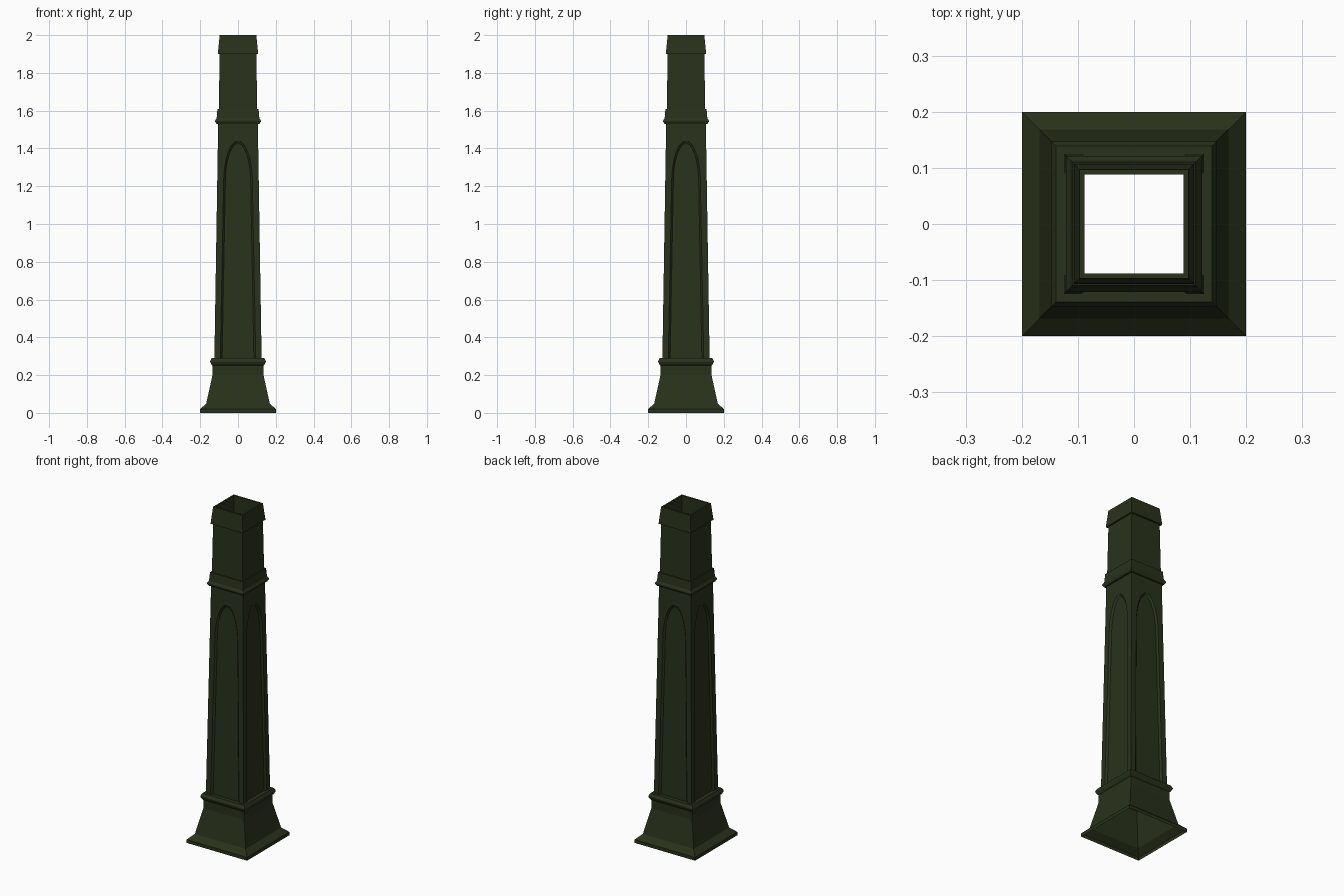
import bpy, bmesh, math
from mathutils import Matrix, Vector

if "Cube" in bpy.data.objects:
    bpy.data.objects.remove(bpy.data.objects["Cube"])

paint = bpy.data.materials.new("dark_green_paint")
paint.diffuse_color = (0.022, 0.032, 0.011, 1)
paint.use_nodes = True
paint.node_tree.nodes["Principled BSDF"].inputs["Base Color"].default_value = paint.diffuse_color


def finish(name, bm, recalc=False):
    bmesh.ops.remove_doubles(bm, verts=bm.verts, dist=1e-5)
    if recalc:
        bmesh.ops.recalc_face_normals(bm, faces=bm.faces)
    mesh = bpy.data.meshes.new(name)
    bm.to_mesh(mesh)
    bm.free()
    mesh.materials.append(paint)
    ob = bpy.data.objects.new(name, mesh)
    bpy.context.collection.objects.link(ob)
    return ob


def square_loft(name, profile):
    """Sweep a (half width, z) profile around a square."""
    bm = bmesh.new()
    rings = [[bm.verts.new((sx * h, sy * h, z)) for sx, sy in
              ((-1, -1), (1, -1), (1, 1), (-1, 1))] for h, z in profile]
    for a, b in zip(rings, rings[1:]):
        for i in range(4):
            j = (i + 1) % 4
            bm.faces.new((a[i], a[j], b[j], b[i]))
    return finish(name, bm)


# Flared base and its moulding, open underneath
square_loft("base", [(0.20, 0), (0.20, 0.02), (0.168, 0.05), (0.135, 0.20),
                     (0.135, 0.25)])
square_loft("lower_collar", [(0.135, 0.25), (0.14, 0.255), (0.147, 0.27),
                             (0.147, 0.275), (0.139, 0.29), (0.105, 0.29)])

# Tapered shaft with an arched recess in each face
Z0, Z1, SPRING, APEX, DEPTH = 0.29, 1.53, 1.22, 1.44, 0.01


def edge(z):
    return 0.125 + (0.105 - 0.125) * (z - Z0) / (Z1 - Z0)


def arch(w0, w1, apex, steps=12):
    pts = [(w0, Z0)]
    for i in range(steps + 1):
        t = math.pi / 2 * i / steps
        pts.append((w1 * math.cos(t), SPRING + (apex - SPRING) * math.sin(t)))
    return pts


bm = bmesh.new()
outer, inner = arch(0.094, 0.076, APEX), arch(0.084, 0.067, APEX - 0.015)
for k in range(4):
    turn = Matrix.Rotation(k * math.pi / 2, 3, 'Z')

    def face(*pts):
        # points are (across, height, depth below the face)
        vs = []
        for u, z, d in pts:
            co = turn @ Vector((u, -(edge(z) - d), z))
            if not vs or all((co - v.co).length > 1e-6 for v in vs):
                vs.append(bm.verts.new(co))
        if len(vs) > 2:
            bm.faces.new(vs)

    for (u, z), (u2, z2), (n, m), (n2, m2) in zip(outer, outer[1:], inner, inner[1:]):
        for s in (1, -1):
            strips = [
                [(u, z, 0), (edge(z), z, 0), (edge(z2), z2, 0), (u2, z2, 0)],
                [(n, m, DEPTH), (u, z, 0), (u2, z2, 0), (n2, m2, DEPTH)]]
            for q in strips:
                q = [(s * a, b, c) for a, b, c in q]
                face(*(q if s > 0 else q[::-1]))
        face((-n, m, DEPTH), (n, m, DEPTH), (n2, m2, DEPTH), (-n2, m2, DEPTH))
    face((-edge(APEX), APEX, 0), (0, APEX, 0), (edge(APEX), APEX, 0),
         (edge(Z1), Z1, 0), (-edge(Z1), Z1, 0))
finish("shaft", bm)

# Upper moulding, plain neck and hollow cap
square_loft("upper_collar", [(0.105, 1.53), (0.114, 1.53), (0.121, 1.542),
                             (0.121, 1.548), (0.113, 1.56), (0.109, 1.61),
                             (0.102, 1.61)])
square_loft("neck", [(0.103, 1.53), (0.097, 1.90)])
square_loft("cap", [(0.097, 1.90), (0.107, 1.90), (0.097, 2.0),
                    (0.088, 2.0), (0.088, 1.90)])
